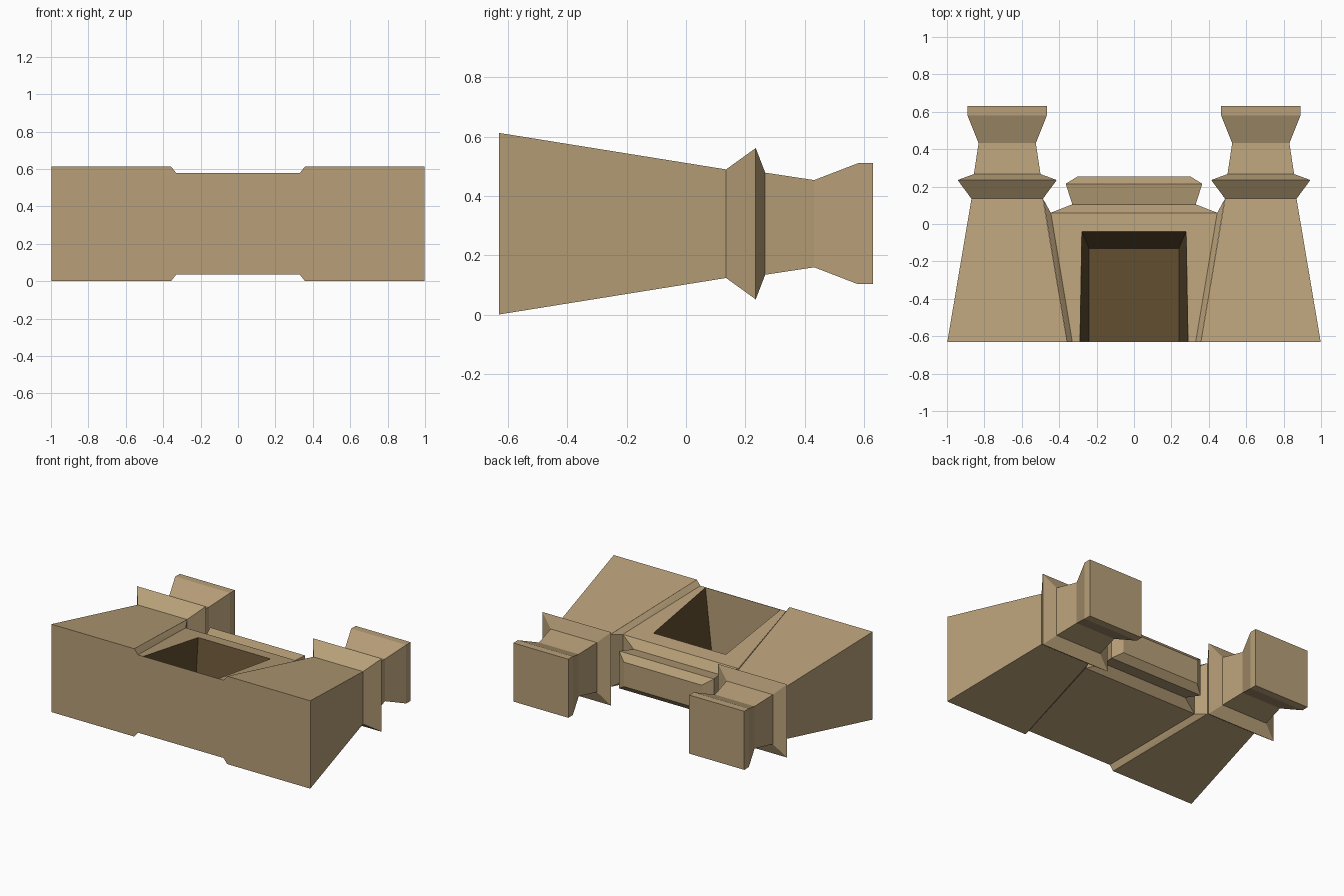
import bpy, bmesh

if "Cube" in bpy.data.objects:
    bpy.data.objects.remove(bpy.data.objects["Cube"])

ZC = 0.307  # mid-depth of the gatehouse, which lies on its back


def material(name, rgb):
    m = bpy.data.materials.new(name)
    m.diffuse_color = (*rgb, 1)
    m.use_nodes = True
    m.node_tree.nodes["Principled BSDF"].inputs["Base Color"].default_value = m.diffuse_color
    return m


STONE = material("sandstone", (0.48, 0.35, 0.19))
DARK = material("dark_brown", (0.122, 0.078, 0.031))


def finish(name, bm, mats):
    bmesh.ops.recalc_face_normals(bm, faces=bm.faces)
    me = bpy.data.meshes.new(name)
    bm.to_mesh(me)
    bm.free()
    for m in mats:
        me.materials.append(m)
    ob = bpy.data.objects.new(name, me)
    bpy.context.collection.objects.link(ob)
    return ob


def loft(name, cx, sections, mats=(STONE,)):
    """Stack of rectangles along y: (y, half width, half depth)."""
    bm = bmesh.new()
    rings = [[bm.verts.new((cx + sx * w, y, ZC + sz * d))
              for sx, sz in ((-1, -1), (1, -1), (1, 1), (-1, 1))]
             for y, w, d in sections]
    for a, b in zip(rings, rings[1:]):
        for i in range(4):
            j = (i + 1) % 4
            bm.faces.new((a[i], a[j], b[j], b[i]))
    bm.faces.new(rings[0])
    bm.faces.new(rings[-1])
    return finish(name, bm, mats)


def hull(name, points, mats):
    bm = bmesh.new()
    for p in points:
        bm.verts.new(p)
    bmesh.ops.convex_hull(bm, input=bm.verts)
    bmesh.ops.dissolve_limit(bm, angle_limit=0.01, verts=bm.verts, edges=bm.edges)
    return finish(name, bm, mats)


# Twin towers and the bevelled joints between tower and gate wall
TOWER = [(-0.63, 0.32, 0.306), (0.135, 0.191, 0.183), (0.235, 0.265, 0.255),
         (0.267, 0.178, 0.172), (0.432, 0.153, 0.147), (0.58, 0.212, 0.204),
         (0.63, 0.212, 0.204)]
JOINT = [(0.33, -0.63, 0.271), (0.358, -0.63, 0.306),
         (0.486, 0.135, 0.183), (0.445, 0.06, 0.165)]
for side, s in (("left", -1), ("right", 1)):
    loft(side + "_tower", s * 0.678, TOWER)
    hull(side + "_joint", [(s * x, y, ZC + k * d) for x, y, d in JOINT for k in (-1, 1)],
         [STONE])

# Gate wall with its flared cornice
wall = loft("gate_wall", 0, [(-0.63, 0.33, 0.271), (0.06, 0.445, 0.165),
                             (0.105, 0.33, 0.11), (0.215, 0.365, 0.13),
                             (0.255, 0.30, 0.085)], (STONE, DARK))

# Doorway recess: tapered cutter, dark except for the threshold
recess = hull("recess_cutter",
              [(sx * w, y, z) for sx in (-1, 1)
               for w, z, top in ((0.24, 0.138, -0.13), (0.297, 0.65, 0.002))
               for y in (-0.627, top)], [STONE, DARK])
recess.hide_render = True
for p in recess.data.polygons:
    p.material_index = 0 if p.normal.y < -0.9 and p.center.y < -0.6 else 1
mod = wall.modifiers.new("recess", 'BOOLEAN')
mod.operation = 'DIFFERENCE'
mod.solver = 'EXACT'
mod.object = recess
bpy.context.view_layer.objects.active = wall
bpy.ops.object.modifier_apply(modifier=mod.name)
bpy.data.objects.remove(recess)
